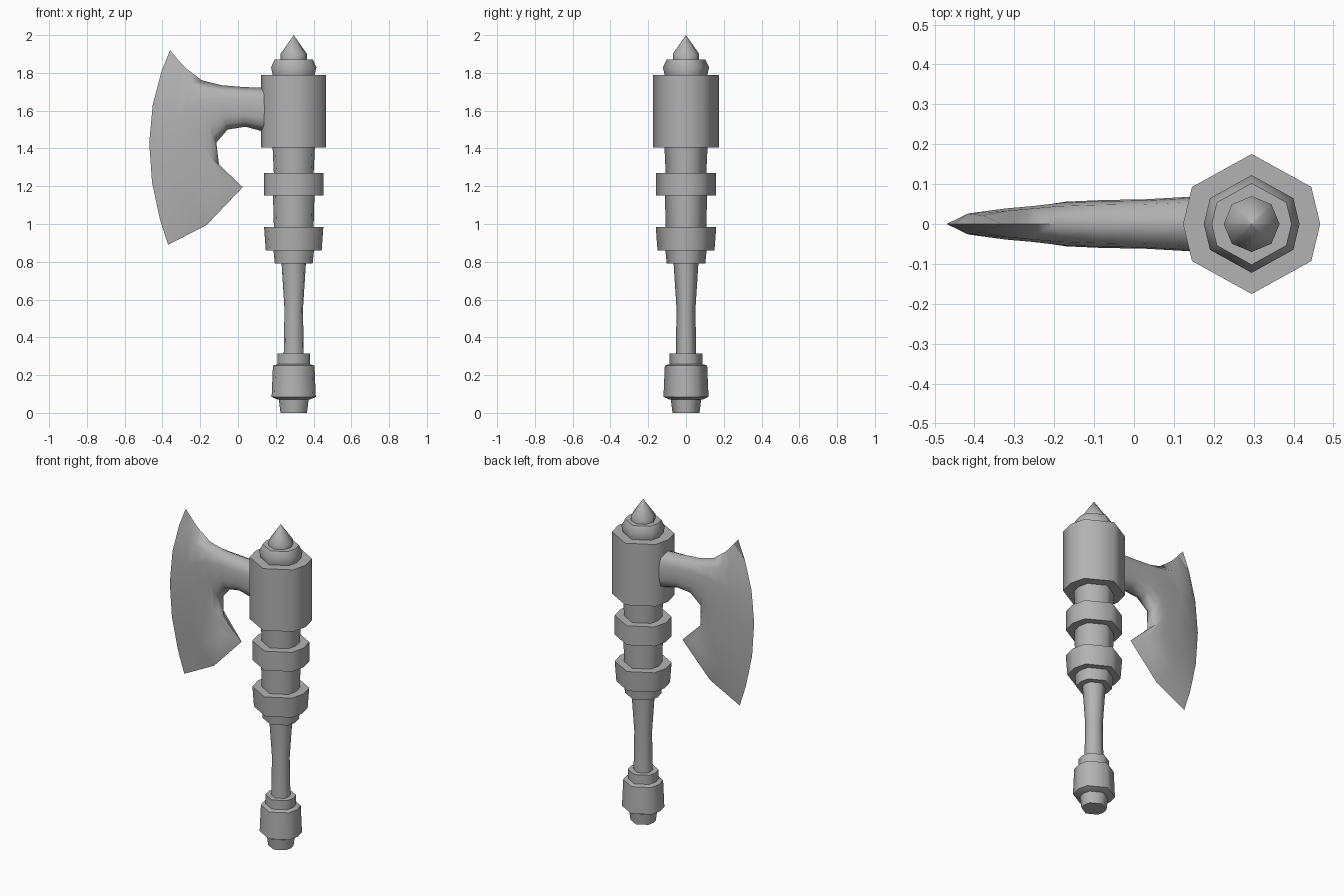
import bpy, bmesh, math
from mathutils import Vector

cube = bpy.data.objects.get("Cube")
if cube:
    bpy.data.objects.remove(cube, do_unlink=True)

COLOUR = (0.45, 0.45, 0.45, 1)
grey = bpy.data.materials.new("plain_grey")
grey.use_nodes = True
grey.diffuse_color = COLOUR
grey.node_tree.nodes["Principled BSDF"].inputs["Base Color"].default_value = COLOUR

AXIS_X = 0.295
# Eight-sided section, narrow facets towards the two sides
SQUASHED = [(1, 0), (.87, .54), (0, 1.02), (-.87, .54),
            (-1, 0), (-.87, -.54), (0, -1.02), (.87, -.54)]
REGULAR = [(math.cos(i * math.pi / 4), math.sin(i * math.pi / 4)) for i in range(8)]


def finish(name, bm, angle):
    bmesh.ops.remove_doubles(bm, verts=bm.verts, dist=1e-5)
    bmesh.ops.recalc_face_normals(bm, faces=bm.faces)
    mesh = bpy.data.meshes.new(name)
    bm.to_mesh(mesh)
    bm.free()
    mesh.materials.append(grey)
    obj = bpy.data.objects.new(name, mesh)
    bpy.context.collection.objects.link(obj)
    bpy.ops.object.select_all(action='DESELECT')
    obj.select_set(True)
    bpy.context.view_layer.objects.active = obj
    bpy.ops.object.shade_smooth_by_angle(angle=math.radians(angle))


def turned(name, profile, section=SQUASHED):
    """Stack scaled sections along the shaft; profile is (radius, height)."""
    bm = bmesh.new()
    rings = [[bm.verts.new((AXIS_X + r * x, r * y, z)) for x, y in section]
             for r, z in profile]
    for a, b in zip(rings, rings[1:]):
        for i in range(8):
            j = (i + 1) % 8
            bm.faces.new((a[i], a[j], b[j], b[i]))
    bm.faces.new(rings[0])
    bm.faces.new(rings[-1])
    finish(name, bm, 62)


# Shaft parts, from the bottom up
turned("pommel_tip", [(.07, 0), (.08, .08)])
turned("pommel", [(.085, .07), (.117, .085), (.11, .25), (.085, .258)])
turned("pommel_collar", [(.085, .25), (.085, .315)])
turned("grip", [(.053, .31), (.049, .55), (.065, .8)])
turned("grip_collar", [(.1, .79), (.108, .87)])
turned("lower_ring", [(.148, .86), (.157, .985)])
turned("lower_shaft", [(.105, .98), (.11, 1.16)])
turned("upper_ring", [(.157, 1.15), (.157, 1.27)])
turned("upper_shaft", [(.105, 1.26), (.112, 1.41)])
turned("head_block", [(.172, 1.405), (.172, 1.79)])
turned("cap", [(.11, 1.785), (.12, 1.83), (.1, 1.872)])
turned("spike", [(.07, 1.865), (.07, 1.9), (.0001, 2.0)], REGULAR)

# Axe blade: cross-sections given by top, middle, bottom and half thickness
STATIONS = [
    ((.17, 1.72), (.17, 1.605), (.17, 1.48), .07),
    ((.03, 1.725), (.03, 1.62), (.04, 1.515), .062),
    ((-.09, 1.735), (-.08, 1.62), (-.055, 1.5), .06),
    ((-.19, 1.76), (-.17, 1.59), (-.115, 1.43), .056),
    ((-.27, 1.82), (-.23, 1.52), (-.1, 1.31), .047),
    ((-.3, 1.85), (-.28, 1.43), (.025, 1.195), .041),
    ((-.33, 1.885), (-.41, 1.43), (-.165, .995), .027),
    ((-.36, 1.92), (-.47, 1.43), (-.37, .89), 0),
]
ACROSS = [(0, 0), (.12, .8), (.3, .95), (.5, 1), (.7, .95), (.88, .8), (1, 0)]

bm = bmesh.new()
for side in (-1, 1):
    rows = []
    for top, mid, bottom, half in STATIONS:
        t, m, b = Vector(top), Vector(mid), Vector(bottom)
        c = 2 * m - (t + b) / 2
        row = []
        for v, f in ACROSS:
            p = t * (1 - v) ** 2 + c * 2 * v * (1 - v) + b * v * v
            row.append(bm.verts.new((p.x, side * half * f, p.y)))
        rows.append(row)
    for a, b in zip(rows, rows[1:]):
        for i in range(len(ACROSS) - 1):
            bm.faces.new((a[i], a[i + 1], b[i + 1], b[i]))
finish("blade", bm, 75)
